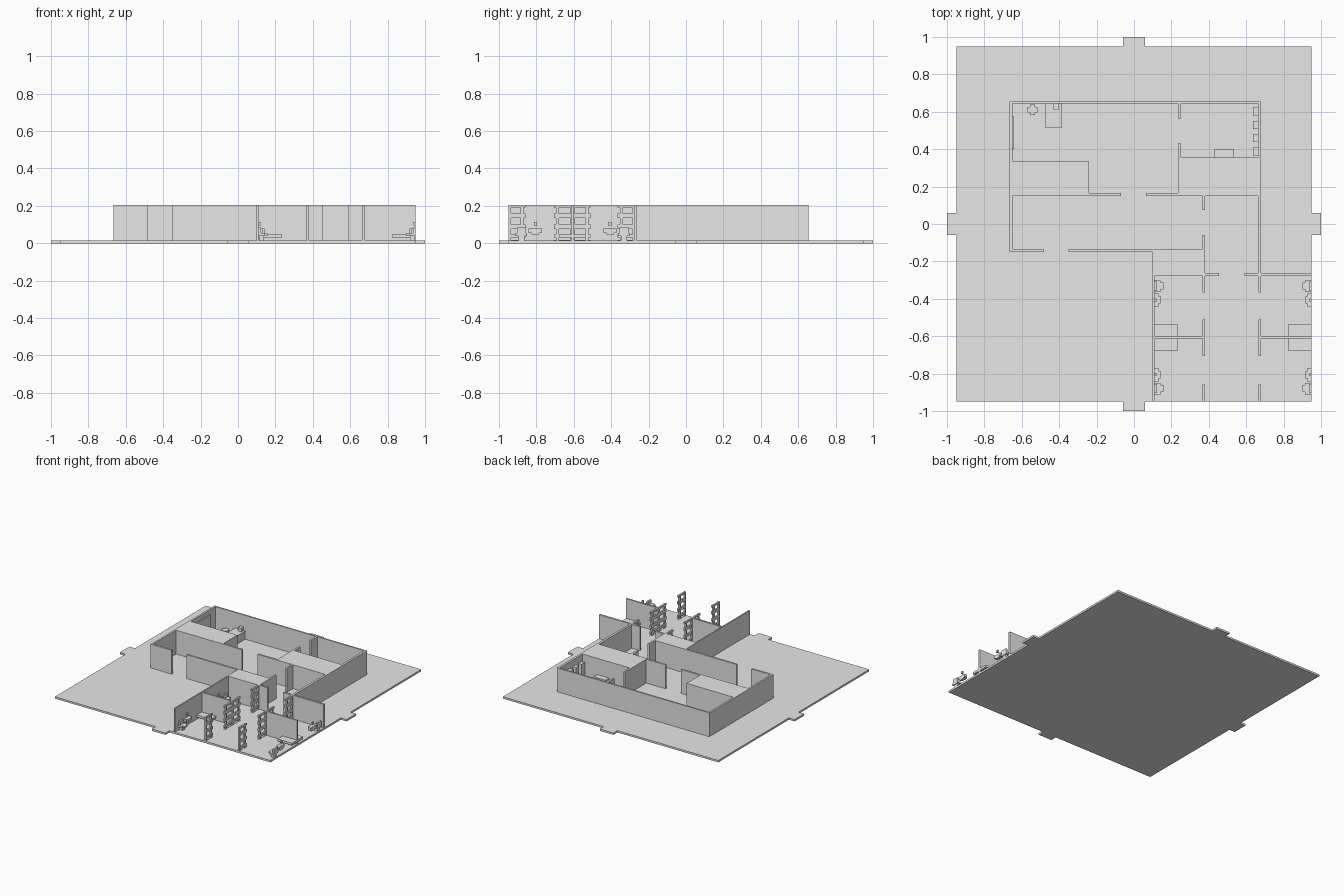
import bpy
import bmesh

old = bpy.data.objects.get("Cube")
if old:
    bpy.data.objects.remove(old)

grey = bpy.data.materials.new("plain_grey")
grey.use_nodes = True
grey.diffuse_color = (0.8, 0.8, 0.8, 1)
grey.node_tree.nodes["Principled BSDF"].inputs["Base Color"].default_value = (0.8, 0.8, 0.8, 1)

FLOOR, TOP = 0.015, 0.205


def build(name, boxes):
    """One object made of axis-aligned boxes (x0, x1, y0, y1, z0, z1)."""
    bm = bmesh.new()
    for x0, x1, y0, y1, z0, z1 in boxes:
        for v in bmesh.ops.create_cube(bm, size=1)["verts"]:
            v.co.x = x0 if v.co.x < 0 else x1
            v.co.y = y0 if v.co.y < 0 else y1
            v.co.z = z0 if v.co.z < 0 else z1
    mesh = bpy.data.meshes.new(name)
    bm.to_mesh(mesh)
    bm.free()
    mesh.materials.append(grey)
    obj = bpy.data.objects.new(name, mesh)
    bpy.context.collection.objects.link(obj)
    return obj


def wall(name, x0, x1, y0, y1):
    build(name, [(x0, x1, y0, y1, FLOOR - 0.005, TOP)])


# Floor slab outline with a tab in the middle of every side
E, T = 0.95, 0.06
side = [(-E, -E), (-T, -E), (-T, -1), (T, -1), (T, -E)]
outline = []
for turn in range(4):
    outline += side
    side = [(-y, x) for x, y in side]
bm = bmesh.new()
face = bm.faces.new([bm.verts.new((x, y, 0)) for x, y in outline])
up = bmesh.ops.extrude_face_region(bm, geom=[face])["geom"]
bmesh.ops.translate(bm, vec=(0, 0, FLOOR), verts=[g for g in up if isinstance(g, bmesh.types.BMVert)])
bmesh.ops.recalc_face_normals(bm, faces=bm.faces)
slab = bpy.data.meshes.new("floor_slab")
bm.to_mesh(slab)
bm.free()
slab.materials.append(grey)
bpy.context.collection.objects.link(bpy.data.objects.new("floor_slab", slab))

# Outer walls
wall("back_wall", -0.665, 0.68, 0.643, 0.655)
wall("west_wall", -0.665, -0.65, -0.15, 0.65)
wall("east_wall", 0.663, 0.68, -0.278, 0.65)
wall("front_wall_short", -0.665, -0.48, -0.15, -0.135)
wall("front_wall_long", -0.35, 0.11, -0.15, -0.135)

# Solid filled blocks between rooms
wall("west_block", -0.66, -0.24, 0.15, 0.335)
wall("east_block", 0.235, 0.67, 0.15, 0.355)
wall("middle_block", 0.10, 0.38, -0.278, -0.135)

# Inner walls with door gaps
wall("corridor_wall_west", -0.25, -0.07, 0.15, 0.165)
wall("corridor_wall_east", 0.065, 0.24, 0.15, 0.165)
wall("office_wall_back", 0.235, 0.25, 0.565, 0.65)
wall("office_wall_front", 0.235, 0.25, 0.35, 0.43)
wall("hall_wall_back", 0.365, 0.38, 0.075, 0.155)
wall("hall_wall_front", 0.365, 0.38, -0.14, -0.06)
wall("cell_hall_wall_west", 0.375, 0.455, -0.278, -0.263)
wall("cell_hall_wall_east", 0.59, 0.95, -0.278, -0.263)

# Cell walls
wall("cell_west_wall", 0.10, 0.11, -0.948, -0.27)
wall("cell_divider_west", 0.105, 0.38, -0.613, -0.6)
wall("cell_divider_east", 0.663, 0.95, -0.613, -0.6)


def grille(name, x, start, direction, length):
    """Barred panel: two posts, with cross bars poking past the outer post."""
    def span(a, b):
        return sorted((start + direction * a, start + direction * b))
    boxes = []
    for a, b in ((0, 0.012), (length - 0.027, length - 0.012)):
        boxes.append((x, x + 0.015, *span(a, b), FLOOR - 0.005, TOP))
    for z0, z1 in ((0.01, 0.018), (0.03, 0.048), (0.077, 0.102), (0.134, 0.16), (0.19, TOP)):
        boxes.append((x + 0.001, x + 0.014, *span(0.001, length), z0, z1 - 0.001))
    build(name, boxes)


for label, x in (("west", 0.365), ("east", 0.664)):
    grille("grille_front_" + label, x, -0.948, 1, 0.09)
    grille("grille_mid_front_" + label, x, -0.606, -1, 0.1)
    grille("grille_mid_back_" + label, x, -0.606, 1, 0.096)
    grille("grille_back_" + label, x, -0.275, -1, 0.09)

# Cell furniture: each cell has a cantilevered bed, a sink and a toilet
MID = -0.606
for xname, x, dx in (("west", 0.108, 1), ("east", 0.95, -1)):
    for yname, dy in (("front", -1), ("back", 1)):
        def fitting(name, *parts):
            boxes = []
            for a, b, c, d, z0, z1 in parts:
                boxes.append((*sorted((x + dx * a, x + dx * b)),
                              *sorted((MID + dy * c, MID + dy * d)), z0, z1))
            build("_".join((name, yname, xname)), boxes)

        fitting("bed", (0, 0.127, 0, 0.07, 0.03, 0.048))
        fitting("sink",
                (0, 0.022, 0.165, 0.235, 0.055, 0.078),
                (0.02, 0.033, 0.18, 0.22, 0.055, 0.078),
                (0, 0.022, 0.18, 0.22, 0.046, 0.056),
                (0, 0.012, 0.19, 0.207, 0.095, 0.113))
        fitting("toilet",
                (0, 0.035, 0.243, 0.305, 0.04, 0.055),
                (0.03, 0.05, 0.255, 0.293, 0.04, 0.055),
                (0.005, 0.03, 0.258, 0.29, 0.01, 0.042),
                (0, 0.014, 0.25, 0.298, 0.054, 0.085))

# West room: board, chair, desk and small computer
build("wall_board", [(-0.652, -0.641, 0.40, 0.575, 0.06, 0.17)])
build("chair", [
    (-0.57, -0.515, 0.597, 0.625, 0.05, 0.062),
    (-0.557, -0.528, 0.583, 0.638, 0.05, 0.061),
    (-0.55, -0.535, 0.604, 0.619, 0.01, 0.052)])
build("desk", [
    (-0.475, -0.385, 0.515, 0.645, 0.07, 0.082),
    (-0.473, -0.462, 0.517, 0.643, 0.01, 0.071),
    (-0.398, -0.387, 0.517, 0.643, 0.01, 0.071)])
build("computer", [(-0.43, -0.4, 0.613, 0.644, 0.081, 0.11)])

# East room: row of cabinets and a low table
for i in range(4):
    y = 0.367 + i * 0.071
    build("cabinet_%d" % (i + 1), [(0.635, 0.665, y, y + 0.042, 0.01, 0.15)])
build("low_table", [(0.43, 0.535, 0.352, 0.4, 0.01, 0.075)])
